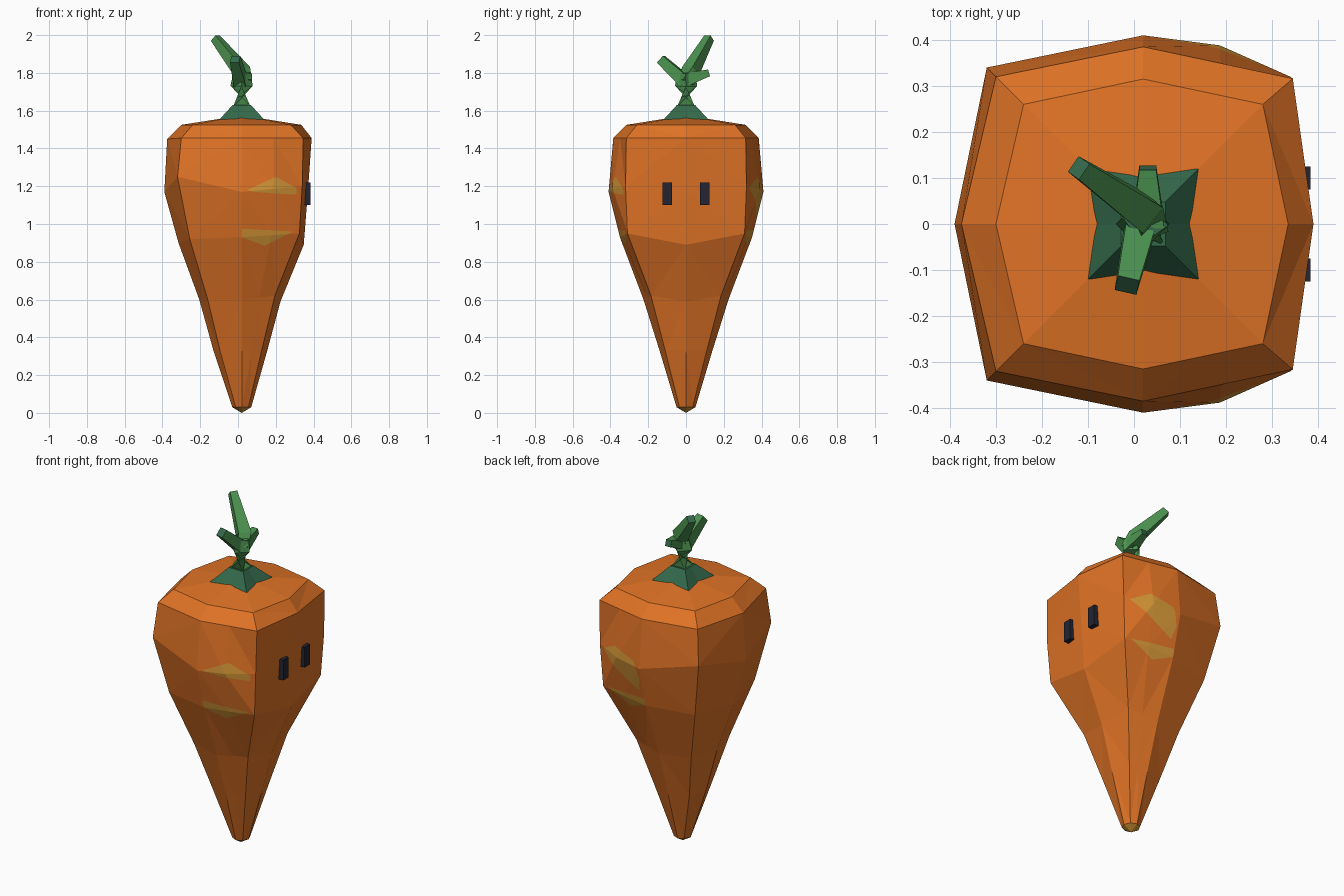
import bpy, bmesh, math
from mathutils import Vector

if "Cube" in bpy.data.objects:
    bpy.data.objects.remove(bpy.data.objects["Cube"])


def material(name, rgb):
    m = bpy.data.materials.new(name)
    m.diffuse_color = (*rgb, 1)
    m.use_nodes = True
    m.node_tree.nodes["Principled BSDF"].inputs["Base Color"].default_value = m.diffuse_color
    return m


ORANGE = material("carrot orange", (0.745, 0.171, 0.019))
YELLOW = material("ochre patch", (0.66, 0.305, 0.037))
LEAF = material("stem green", (0.072, 0.287, 0.08))
DARK = material("dark leaf green", (0.034, 0.141, 0.07))
BLACK = material("eye black", (0.017, 0.018, 0.032))


def finish(bm, name, mats):
    bmesh.ops.recalc_face_normals(bm, faces=bm.faces)
    me = bpy.data.meshes.new(name)
    bm.to_mesh(me)
    bm.free()
    for m in mats:
        me.materials.append(m)
    ob = bpy.data.objects.new(name, me)
    bpy.context.collection.objects.link(ob)
    return ob


def bridge(bm, a, b, mat=0):
    n = len(a)
    for i in range(n):
        bm.faces.new((a[i], a[(i + 1) % n], b[(i + 1) % n], b[i])).material_index = mat


def fan(bm, ring, tip, mat=0):
    for i in range(len(ring)):
        bm.faces.new((ring[i], ring[(i + 1) % len(ring)], tip)).material_index = mat


# Body: each row is left middle (x,z), left corner (x,y,z), front middle (y,z),
# bulge of the patched side, right corner (x,y,z), right middle (x,z)
ROWS = [
    (-0.03, 0.03, -0.012, 0.035, 0.03, 0.05, 0.03, 0, 0.055, 0.035, 0.03, 0.07, 0.03),
    (-0.13, 0.33, -0.095, 0.105, 0.33, 0.14, 0.33, 0, 0.125, 0.11, 0.33, 0.155, 0.33),
    (-0.205, 0.60, -0.16, 0.18, 0.60, 0.225, 0.60, 0, 0.195, 0.185, 0.62, 0.225, 0.59),
    (-0.315, 0.90, -0.255, 0.28, 0.92, 0.35, 0.93, 0.005, 0.325, 0.31, 0.95, 0.348, 0.89),
    (-0.39, 1.17, -0.32, 0.34, 1.25, 0.41, 1.17, 0.025, 0.34, 0.32, 1.20, 0.37, 1.17),
    (-0.375, 1.45, -0.30, 0.32, 1.455, 0.385, 1.455, 0, 0.345, 0.316, 1.455, 0.39, 1.455),
    (-0.30, 1.525, -0.24, 0.26, 1.525, 0.315, 1.525, 0, 0.28, 0.26, 1.525, 0.335, 1.525),
]
bm = bmesh.new()
rings = []
for lx, lz, cx, cy, cz, fy, fz, bulge, rx, ry, rz, mx, mz in ROWS:
    a, b = Vector((0.02, -fy, fz)), Vector((rx, -ry, rz))
    extra = a.lerp(b, 0.52) + Vector((0, -bulge, 0))
    front = [Vector((cx, -cy, cz)), a, extra, b]
    back = [Vector((v.x, -v.y, v.z)) for v in reversed(front)]
    pts = [Vector((lx, 0, lz))] + front + [Vector((mx, 0, mz))] + back
    rings.append([bm.verts.new(p) for p in pts])
for a, b in zip(rings, rings[1:]):
    bridge(bm, a, b)
fan(bm, rings[-1], bm.verts.new((0.02, 0, 1.575)))
fan(bm, rings[0], bm.verts.new((0.02, 0, 0)), 1)
bmesh.ops.triangulate(bm, faces=bm.faces)

# Painted patches cut into the front and back, outlines in x,z
LOW = [(0.02, 0.975), (0.29, 0.96), (0.14, 0.885), (0.02, 0.93)]
PATCHES = {
    -1: [[(0.05, 1.18), (0.2, 1.25), (0.31, 1.19), (0.31, 1.155), (0.08, 1.17)], LOW],
    1: [[(0.31, 1.19), (0.2, 1.245), (0.06, 1.2), (0.03, 1.1), (0.05, 1.02), (0.2, 1.11)], LOW],
}


def inside(x, z, poly):
    hit = False
    for (x1, z1), (x2, z2) in zip(poly, poly[1:] + poly[:1]):
        if (z1 > z) != (z2 > z) and x < x1 + (z - z1) * (x2 - x1) / (z2 - z1):
            hit = not hit
    return hit


def side_faces(side, poly):
    zs = [p[1] for p in poly]
    out = []
    for f in bm.faces:
        fz = [v.co.z for v in f.verts]
        c = f.calc_center_median()
        if c.y * side > 0.15 and -0.02 < c.x and max(fz) > min(zs) and min(fz) < max(zs):
            f.normal_update()
            if abs(f.normal.y) > 0.5:
                out.append(f)
    return out


for side, polys in PATCHES.items():
    for poly in polys:
        for (x1, z1), (x2, z2) in zip(poly, poly[1:] + poly[:1]):
            fs = side_faces(side, poly)
            geom = list({e for f in fs for e in f.edges}) + list({v for f in fs for v in f.verts}) + fs
            bmesh.ops.bisect_plane(bm, geom=geom, dist=1e-5, plane_co=(x1, 0, z1),
                                   plane_no=Vector((z1 - z2, 0, x2 - x1)).normalized())
        for f in side_faces(side, poly):
            c = f.calc_center_median()
            if inside(c.x, c.z, poly):
                f.material_index = 1
finish(bm, "carrot_body", [ORANGE, YELLOW])

# Eyes on the flat right side
for y, name in ((-0.1, "eye_a"), (0.1, "eye_b")):
    bm = bmesh.new()
    bmesh.ops.create_cube(bm, size=1)
    for v in bm.verts:
        v.co = Vector((0.363 + v.co.x * 0.042, y + v.co.y * 0.05, 1.16 + v.co.z * 0.12))
    finish(bm, name, [BLACK])

# Star-shaped leaf collar
bm = bmesh.new()
star, neck = [], []
for i in range(8):
    a = math.radians(45 * i)
    r = 0.185 if i % 2 else 0.1
    star.append(bm.verts.new((0.02 + r * math.cos(a), r * math.sin(a), 1.54 if i % 2 else 1.562)))
    r = 0.068 if i % 2 else 0.048
    neck.append(bm.verts.new((0.02 + r * math.cos(a), r * math.sin(a), 1.63)))
bridge(bm, star, neck)
bm.faces.new(neck)
bm.faces.new(star)
finish(bm, "leaf_collar", [DARK])


# Stem and its cut branches: tapered four-sided tubes
def tube(name, path, turn=45):
    bm = bmesh.new()
    rings = []
    pts = [Vector(p[:3]) for p in path]
    for i, p in enumerate(pts):
        d = pts[min(i + 1, len(pts) - 1)] - pts[max(i - 1, 0)]
        q = d.to_track_quat('Z', 'Y')
        ring = []
        for k in range(4):
            a = math.radians(turn + 90 * k)
            ring.append(bm.verts.new(p + q @ Vector((math.cos(a), math.sin(a), 0)) * path[i][3]))
        rings.append(ring)
    for a, b in zip(rings, rings[1:]):
        bridge(bm, a, b)
    bm.faces.new(rings[0])
    bm.faces.new(rings[-1]).material_index = 1
    finish(bm, name, [LEAF, DARK])


tube("stem", [(0.02, 0, 1.62, 0.066), (0.018, 0, 1.73, 0.058), (0.025, 0.005, 1.80, 0.05)])
tube("long_branch", [(0.03, 0.0, 1.75, 0.05), (0.02, 0.025, 1.81, 0.05), (-0.12, 0.122, 1.984, 0.029)])
tube("front_branch", [(0.015, 0.0, 1.75, 0.048), (-0.015, -0.133, 1.872, 0.034)])
tube("back_branch", [(0.03, 0.0, 1.765, 0.05), (0.03, 0.122, 1.80, 0.026)])
